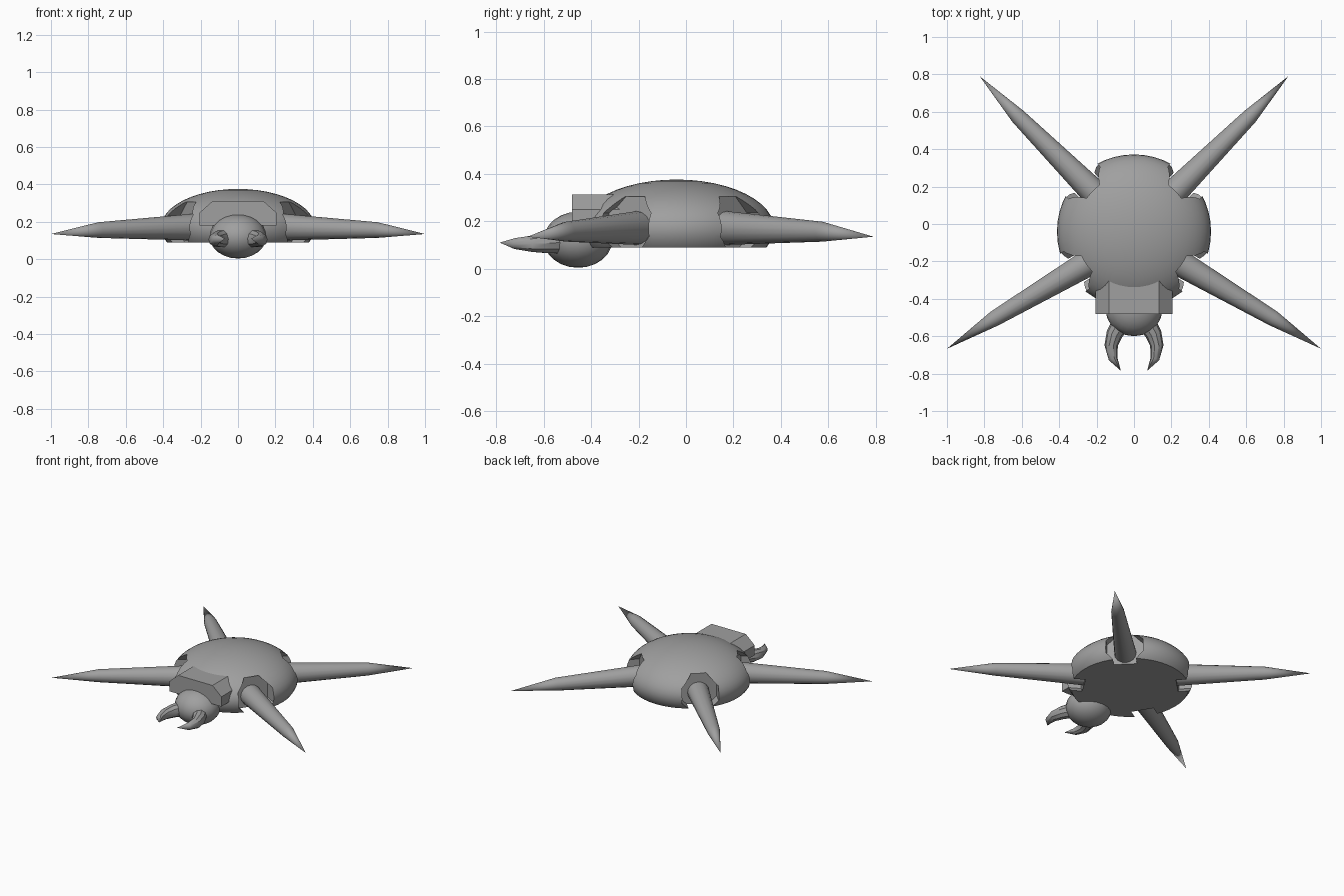
import bpy, bmesh, math
from mathutils import Vector, Matrix

if "Cube" in bpy.data.objects:
    bpy.data.objects.remove(bpy.data.objects["Cube"])

grey = bpy.data.materials.new("shell grey")
grey.diffuse_color = (0.35, 0.35, 0.35, 1)
grey.use_nodes = True
grey.node_tree.nodes["Principled BSDF"].inputs["Base Color"].default_value = grey.diffuse_color


def make_object(name, bm):
    bmesh.ops.recalc_face_normals(bm, faces=bm.faces)
    mesh = bpy.data.meshes.new(name)
    bm.to_mesh(mesh)
    bm.free()
    obj = bpy.data.objects.new(name, mesh)
    bpy.context.collection.objects.link(obj)
    mesh.materials.append(grey)
    return obj


def smooth(obj, angle=35):
    bpy.ops.object.select_all(action='DESELECT')
    obj.select_set(True)
    bpy.context.view_layer.objects.active = obj
    bpy.ops.object.shade_smooth_by_angle(angle=math.radians(angle))


def ellipsoid(name, centre, radii, segments, rings, floor=None):
    bm = bmesh.new()
    bmesh.ops.create_uvsphere(bm, u_segments=segments, v_segments=rings, radius=1)
    bmesh.ops.transform(bm, verts=bm.verts,
                        matrix=Matrix.Translation(centre) @ Matrix.Diagonal((*radii, 1)))
    if floor is not None:
        cut = bmesh.ops.bisect_plane(bm, geom=bm.verts[:] + bm.edges[:] + bm.faces[:],
                                     plane_co=(0, 0, floor), plane_no=(0, 0, -1), clear_outer=True)
        edges = [e for e in cut['geom_cut'] if isinstance(e, bmesh.types.BMEdge)]
        bmesh.ops.contextual_create(bm, geom=edges)
    return make_object(name, bm)


def tube(name, path, sides, turn=0.0):
    """Closed tube through (x, y, z, radius) points; a zero radius ends in a tip."""
    bm = bmesh.new()
    pts = [Vector(p[:3]) for p in path]
    rings = []
    for i, p in enumerate(pts):
        d = (pts[min(i + 1, len(pts) - 1)] - pts[max(i - 1, 0)]).normalized()
        side = d.cross(Vector((0, 0, 1))).normalized()
        up = side.cross(d)
        r = path[i][3]
        if r == 0:
            rings.append([bm.verts.new(p)])
            continue
        angles = [math.tau * (k + turn) / sides for k in range(sides)]
        rings.append([bm.verts.new(p + r * (side * math.cos(a) + up * math.sin(a))) for a in angles])
    for a, b in zip(rings, rings[1:]):
        for k in range(sides):
            n = (k + 1) % sides
            bm.faces.new((a[k], a[n], b[0]) if len(b) == 1 else (a[k], a[n], b[n], b[k]))
    bm.faces.new(rings[0])
    if len(rings[-1]) > 1:
        bm.faces.new(rings[-1])
    return make_object(name, bm)


# Domed shell with a flat underside
shell = ellipsoid("shell", (0, -0.04, 0.17), (0.412, 0.412, 0.206), 48, 24, floor=0.09)

# Leg base, knee and tip for each pair, mirrored left and right
legs = {
    "back": ((0.225, 0.18), (0.62, 0.575), (0.825, 0.79)),
    "front": ((0.255, -0.215), (0.745, -0.505), (1.0, -0.667)),
}
for pair, (base, knee, tip) in legs.items():
    for label, s in (("left", -1), ("right", 1)):
        b = Vector((s * base[0], base[1]))
        d = (Vector((s * tip[0], tip[1])) - b).normalized()
        inner, outer = b - d * 0.01, b + d * 0.4
        # Socket pocket cut into the shell
        cutter = tube(f"{pair}_{label}_socket_cutter",
                      [(*inner, 0.185, 0.13), (*outer, 0.185, 0.13)], 8, 0.5)
        cutter.hide_render = True
        cutter.hide_set(True)
        mod = shell.modifiers.new("socket", 'BOOLEAN')
        mod.operation = 'DIFFERENCE'
        mod.solver = 'EXACT'
        mod.object = cutter
        # Tapered pointed leg
        start = b - d * 0.03
        leg = tube(f"{pair}_{label}_leg",
                   [(*start, 0.172, 0.072), (s * knee[0], knee[1], 0.156, 0.042),
                    (s * tip[0], tip[1], 0.135, 0)], 16)
        smooth(leg)

# Bake the sockets into the shell
bpy.context.view_layer.update()
baked = bpy.data.meshes.new_from_object(
    shell.evaluated_get(bpy.context.evaluated_depsgraph_get()))
shell.modifiers.clear()
shell.data = baked
smooth(shell)

# Angular hood over the neck
bm = bmesh.new()
outline = [(0.205, 0.18), (0.205, 0.25), (0.135, 0.312),
           (-0.135, 0.312), (-0.205, 0.25), (-0.205, 0.18)]
front = bm.faces.new([bm.verts.new((x, -0.48, z)) for x, z in outline])
ext = bmesh.ops.extrude_face_region(bm, geom=[front])
bmesh.ops.translate(bm, vec=(0, 0.2, 0),
                    verts=[v for v in ext['geom'] if isinstance(v, bmesh.types.BMVert)])
if front.is_valid is False or not any(all(abs(v.co.y + 0.48) < 1e-4 for v in f.verts) for f in bm.faces):
    bm.faces.new([v for v in bm.verts if abs(v.co.y + 0.48) < 1e-4])
make_object("neck_hood", bm)

# Round head
smooth(ellipsoid("head", (0, -0.455, 0.122), (0.152, 0.145, 0.118), 20, 12))

# Curved pincers
for label, s in (("left", -1), ("right", 1)):
    pincer = tube(f"{label}_pincer",
                  [(s * 0.07, -0.53, 0.112, 0.05), (s * 0.105, -0.59, 0.108, 0.044),
                   (s * 0.122, -0.65, 0.105, 0.036), (s * 0.112, -0.72, 0.106, 0.024),
                   (s * 0.07, -0.785, 0.11, 0)], 10)
    smooth(pincer)
